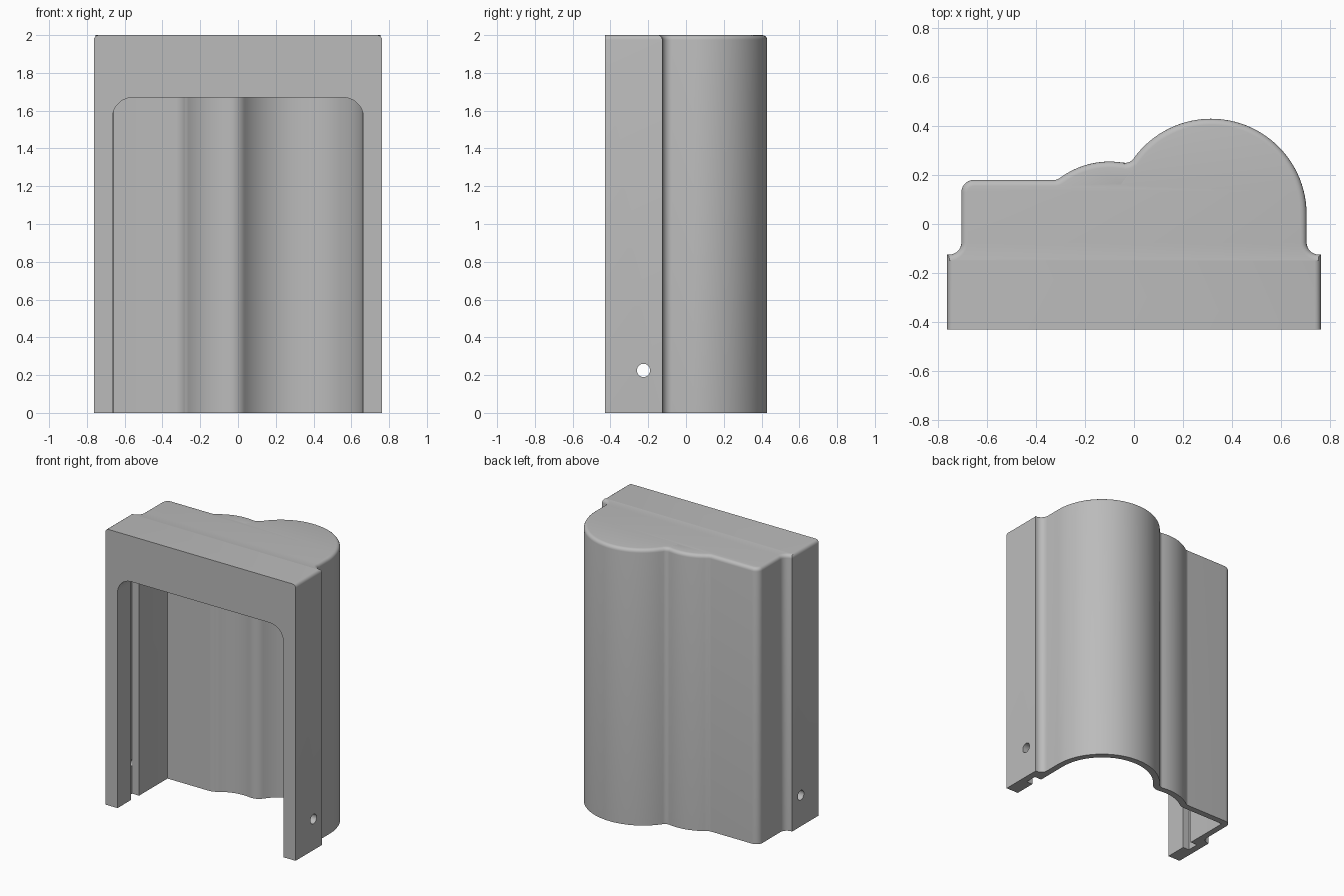
import bpy, bmesh
from math import cos, sin, radians

if "Cube" in bpy.data.objects:
    bpy.data.objects.remove(bpy.data.objects["Cube"])

WALL = 0.045
HEIGHT = 2.0
FRONT = -0.43


def arc(cx, cy, r, start, end, steps=10):
    angles = [radians(start + (end - start) * i / steps) for i in range(steps + 1)]
    return [(cx + r * cos(a), cy + r * sin(a)) for a in angles]


def back_outline(t):
    """Back contour from +x to -x, moved inwards by t."""
    return (arc(0.315, 0.04, 0.39 - t, 0, 144.5, 40)            # large bulge
            + arc(-0.035, 0.29, 0.04 + t, 324.5, 260.2)         # valley
            + arc(-0.10, -0.085, 0.34 - t, 80.2, 126.6, 14)     # small bulge
            + arc(-0.327, 0.22, 0.04 + t, 306.6, 270, 6)        # blend to flat
            + arc(-0.655, 0.13, 0.05 - t, 90, 180, 8))          # outer corner


def prism(name, points, depth):
    """Extrude a closed outline of 3D points along the depth vector."""
    bm = bmesh.new()
    face = bm.faces.new([bm.verts.new(p) for p in points])
    new = bmesh.ops.extrude_face_region(bm, geom=[face])["geom"]
    bmesh.ops.translate(bm, vec=depth,
                        verts=[v for v in new if isinstance(v, bmesh.types.BMVert)])
    bmesh.ops.remove_doubles(bm, verts=bm.verts, dist=0.0002)
    bmesh.ops.recalc_face_normals(bm, faces=bm.faces)
    mesh = bpy.data.meshes.new(name)
    bm.to_mesh(mesh)
    bm.free()
    obj = bpy.data.objects.new(name, mesh)
    bpy.context.collection.objects.link(obj)
    return obj


def cut(target, cutter):
    cutter.hide_render = True
    mod = target.modifiers.new("cut", "BOOLEAN")
    mod.object = cutter
    mod.solver = "EXACT"
    bpy.context.view_layer.objects.active = target
    bpy.ops.object.modifier_apply(modifier=mod.name)
    bpy.data.objects.remove(cutter)


# Solid body: wide front flange blending into the bulged back
flange = [(0.763, FRONT), (0.763, -0.125)]
cove = arc(0.755, -0.075, 0.05, 270, 180, 8)
right_side = flange + cove
left_side = [(-x, y) for x, y in reversed(right_side)]
outline = right_side + back_outline(0) + left_side
cover = prism("cover_shell", [(x, y, 0) for x, y in outline], (0, 0, HEIGHT))

# Rounded top rim on every side but the front
bm = bmesh.new()
bm.from_mesh(cover.data)
rim = [e for e in bm.edges
       if all(v.co.z > HEIGHT - 0.01 for v in e.verts)
       and any(v.co.y > FRONT + 0.01 for v in e.verts)]
bmesh.ops.bevel(bm, geom=rim, offset=0.025, segments=4, profile=0.5,
                affect="EDGES", clamp_overlap=False)
bm.to_mesh(cover.data)
bm.free()

# Inner cavity with a guide slot on each side
slot = [(0.715, -0.275), (0.715, -0.19), (0.66, -0.19)]
inside = slot + back_outline(WALL) + [(-x, y) for x, y in reversed(slot)]
cut(cover, prism("cavity_cutter", [(x, y, -0.1) for x, y in inside],
                 (0, 0, HEIGHT - WALL + 0.1)))

# Front opening with rounded upper corners
corner = arc(0.555, 1.56, 0.11, 0, 90, 12)
opening = [(0.665, -0.1)] + corner
opening += [(-x, z) for x, z in reversed(opening)]
cut(cover, prism("opening_cutter", [(x, -0.6, z) for x, z in opening], (0, 0.37, 0)))

# Screw hole through both flanges
hole = arc(-0.225, 0.225, 0.035, 0, 345, 23)
cut(cover, prism("hole_cutter", [(-1, y, z) for y, z in hole], (2, 0, 0)))

# Grey plastic
grey = bpy.data.materials.new("grey_plastic")
grey.use_nodes = True
colour = (0.5, 0.5, 0.5, 1)
grey.diffuse_color = colour
grey.node_tree.nodes["Principled BSDF"].inputs["Base Color"].default_value = colour
cover.data.materials.clear()
cover.data.materials.append(grey)

bpy.ops.object.select_all(action="DESELECT")
cover.select_set(True)
bpy.context.view_layer.objects.active = cover
bpy.ops.object.shade_smooth_by_angle(angle=radians(30))
